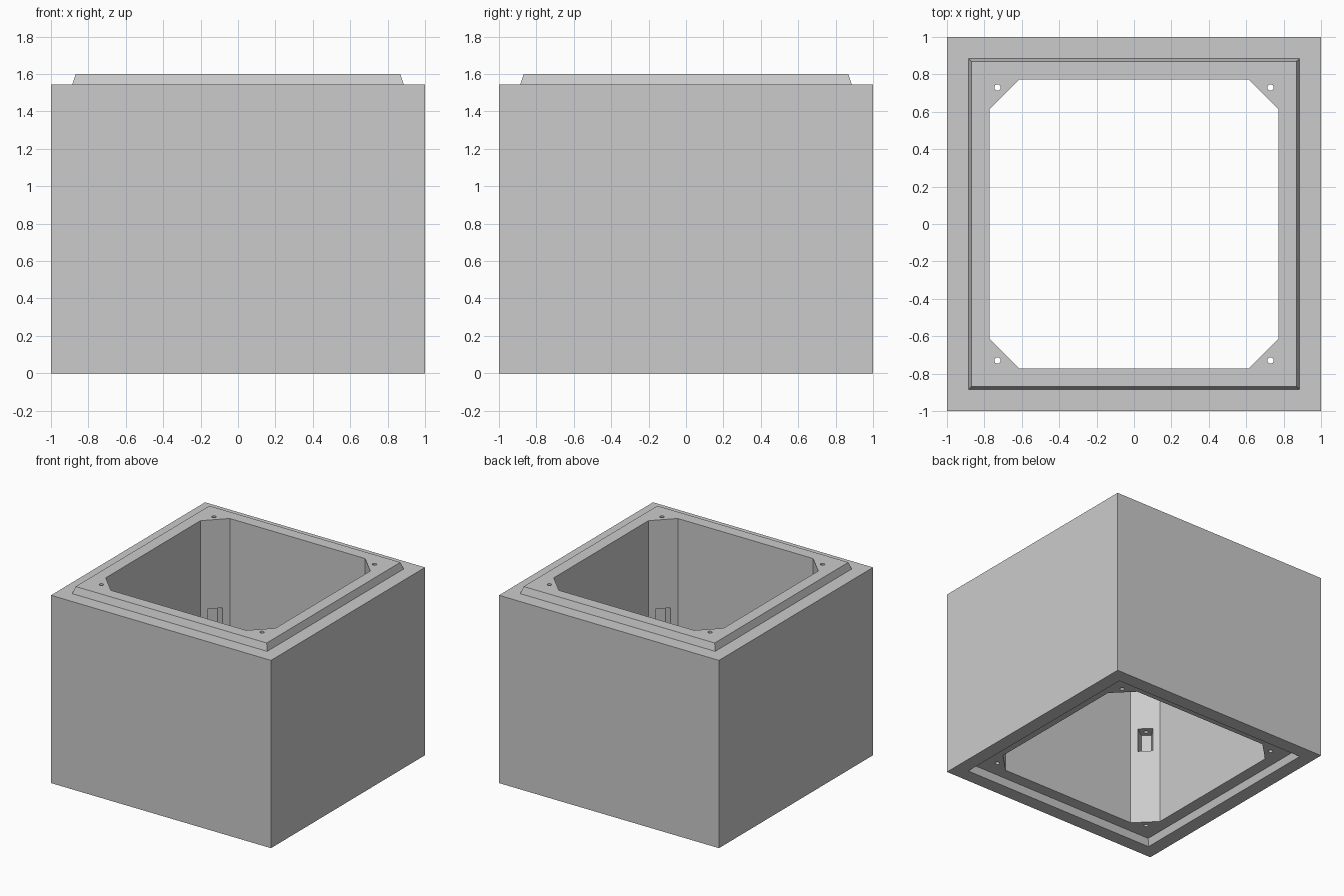
import bpy, bmesh
from math import cos, sin, pi, sqrt

if "Cube" in bpy.data.objects:
    bpy.data.objects.remove(bpy.data.objects["Cube"])


def loft(name, sections):
    """Closed solid through (outline, z) sections that share a point count."""
    bm = bmesh.new()
    rings = [[bm.verts.new((x, y, z)) for x, y in pts] for pts, z in sections]
    n = len(rings[0])
    bm.faces.new(rings[0])
    bm.faces.new(rings[-1])
    for a, b in zip(rings, rings[1:]):
        for i in range(n):
            j = (i + 1) % n
            bm.faces.new((a[i], a[j], b[j], b[i]))
    bmesh.ops.recalc_face_normals(bm, faces=bm.faces[:])
    mesh = bpy.data.meshes.new(name)
    bm.to_mesh(mesh)
    bm.free()
    obj = bpy.data.objects.new(name, mesh)
    bpy.context.collection.objects.link(obj)
    return obj


def square(r):
    return [(-r, -r), (r, -r), (r, r), (-r, r)]


def octagon(r, c):
    return [(-c, -r), (c, -r), (r, -c), (r, c), (c, r), (-c, r), (-r, c), (-r, -c)]


def circle(x, y, r, n=16):
    return [(x + r * cos(2 * pi * i / n), y + r * sin(2 * pi * i / n)) for i in range(n)]


def cut(target, cutter):
    cutter.hide_render = True
    mod = target.modifiers.new(cutter.name, 'BOOLEAN')
    mod.operation = 'DIFFERENCE'
    mod.solver = 'EXACT'
    mod.object = cutter
    bpy.context.view_layer.objects.active = target
    bpy.ops.object.modifier_apply(modifier=mod.name)
    bpy.data.objects.remove(cutter)


BODY_TOP, TOP = 1.543, 1.6
LIP_BASE, LIP_TOP = 0.886, 0.868
BORE, CORNER = 0.772, 0.615

# Body with the tapered joint lip on top
chamber = loft("chamber_section", [
    (square(1), 0), (square(1), BODY_TOP),
    (square(LIP_BASE), BODY_TOP), (square(LIP_TOP), TOP)])

# Matching tapered socket underneath
slope = (LIP_BASE - LIP_TOP) / (TOP - BODY_TOP)
cut(chamber, loft("socket_cutter", [
    (square(LIP_BASE + 0.1 * slope), -0.1), (square(LIP_TOP), TOP - BODY_TOP)]))

# Vertical opening with chamfered corners
cut(chamber, loft("bore_cutter", [
    (octagon(BORE, CORNER), -0.2), (octagon(BORE, CORNER), TOP + 0.2)]))

# Access pockets in the corner faces and bolt holes through the corners
face = (BORE + CORNER) / sqrt(2)
plan = [(face - 0.03, 0.062), (face + 0.105, 0.038),
        (face + 0.105, -0.038), (face - 0.03, -0.062)]
for sx in (-1, 1):
    for sy in (-1, 1):
        pts = [(sx * (u - v) / sqrt(2), sy * (u + v) / sqrt(2)) for u, v in plan]
        cut(chamber, loft("pocket_cutter", [(pts, 0.675), (pts, 0.87)]))
        bolt = circle(sx * 0.73, sy * 0.73, 0.017)
        cut(chamber, loft("bolt_cutter", [(bolt, -0.2), (bolt, TOP + 0.2)]))
